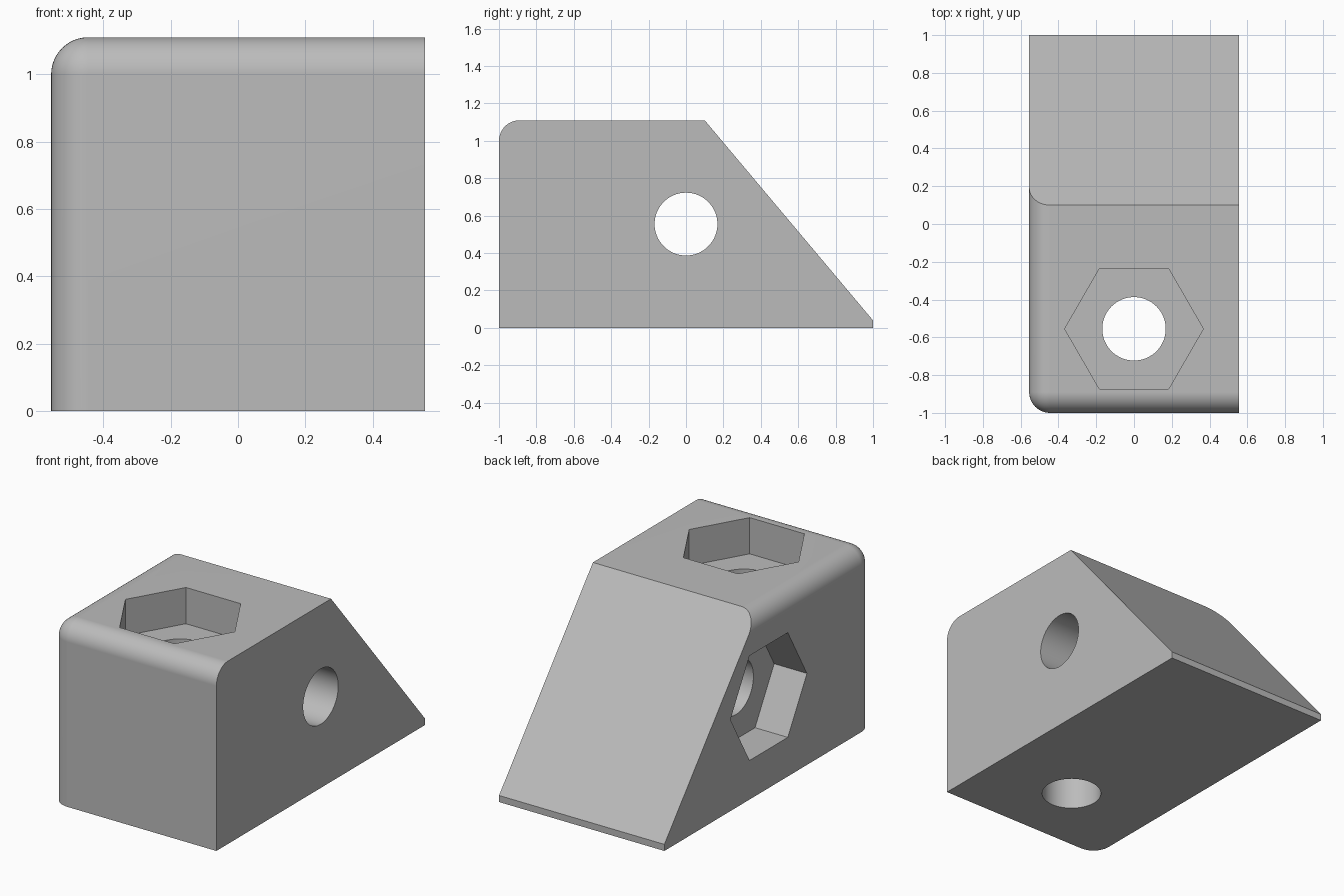
import bpy
import bmesh
import math
from mathutils import Matrix, Vector

old = bpy.data.objects.get("Cube")
if old:
    bpy.data.objects.remove(old, do_unlink=True)

HALF_W, HALF_L, HEIGHT = 0.555, 1.0, 1.11
ROUND = 0.11
HOLE_R, NUT_R, NUT_DEPTH = 0.168, 0.367, 0.22

grey = bpy.data.materials.new("light grey")
grey.use_nodes = True
COLOUR = (0.5, 0.5, 0.5, 1)
grey.diffuse_color = COLOUR
grey.node_tree.nodes["Principled BSDF"].inputs["Base Color"].default_value = COLOUR


def make_object(name, bm):
    mesh = bpy.data.meshes.new(name)
    bm.to_mesh(mesh)
    bm.free()
    mesh.materials.append(grey)
    obj = bpy.data.objects.new(name, mesh)
    bpy.context.collection.objects.link(obj)
    return obj


def prism(name, sides, radius, depth, centre, rotation=Matrix()):
    """Upright prism with a corner on its local x axis."""
    bm = bmesh.new()
    bmesh.ops.create_cone(bm, cap_ends=True, segments=sides, radius1=radius,
                          radius2=radius, depth=depth)
    # Put a corner on x whatever the starting angle
    corner = bm.verts[:][0].co
    spin = Matrix.Rotation(-math.atan2(corner.y, corner.x), 4, 'Z')
    bm.transform(Matrix.Translation(centre) @ rotation @ spin)
    return make_object(name, bm)


# Block with the front top, right top and right front edges rounded
bm = bmesh.new()
bmesh.ops.create_cube(bm, size=1)
bm.transform(Matrix.Translation((0, 0, HEIGHT / 2))
             @ Matrix.Diagonal((2 * HALF_W, 2 * HALF_L, HEIGHT, 1)))
corner = Vector((-HALF_W, -HALF_L, HEIGHT))
edges = [e for e in bm.edges
         if sum(all(abs(v.co[i] - corner[i]) < 0.001 for v in e.verts)
                for i in range(3)) == 2]
bmesh.ops.bevel(bm, geom=edges, offset=ROUND, segments=12, profile=0.5,
                affect='EDGES')

# Sloped back, leaving a thin lip at the bottom
top, lip = Vector((0, 0.10, HEIGHT)), Vector((0, HALF_L, 0.04))
run = lip - top
bmesh.ops.bisect_plane(bm, geom=bm.verts[:] + bm.edges[:] + bm.faces[:],
                       plane_co=top, plane_no=(0, -run.z, run.y),
                       clear_outer=True)
bmesh.ops.holes_fill(bm, edges=[e for e in bm.edges if e.is_boundary], sides=0)
bmesh.ops.recalc_face_normals(bm, faces=bm.faces[:])
bracket = make_object("corner_bracket", bm)

# Bolt holes and hexagonal nut pockets, one pair vertical and one sideways
mid = HEIGHT / 2
side = Matrix.Rotation(math.pi / 2, 4, 'Z') @ Matrix.Rotation(math.pi / 2, 4, 'X')
cutters = [
    prism("upright_hole_cutter", 64, HOLE_R, 3, (0, -mid, mid)),
    prism("upright_pocket_cutter", 6, NUT_R, 2 * NUT_DEPTH, (0, -mid, HEIGHT)),
    prism("side_hole_cutter", 64, HOLE_R, 3, (0, 0, mid), side),
    prism("side_pocket_cutter", 6, NUT_R, 2 * NUT_DEPTH, (-HALF_W, 0, mid), side),
]
bpy.ops.object.select_all(action='DESELECT')
bracket.select_set(True)
bpy.context.view_layer.objects.active = bracket
for cutter in cutters:
    cutter.hide_render = True
    mod = bracket.modifiers.new("cut", 'BOOLEAN')
    mod.operation = 'DIFFERENCE'
    mod.solver = 'EXACT'
    mod.object = cutter
    bpy.ops.object.modifier_apply(modifier=mod.name)
    bpy.data.objects.remove(cutter, do_unlink=True)

# Smooth rounds with clean flat faces
bpy.ops.object.shade_smooth_by_angle(angle=math.radians(30))
weighted = bracket.modifiers.new("flat_faces", 'WEIGHTED_NORMAL')
weighted.keep_sharp = True
